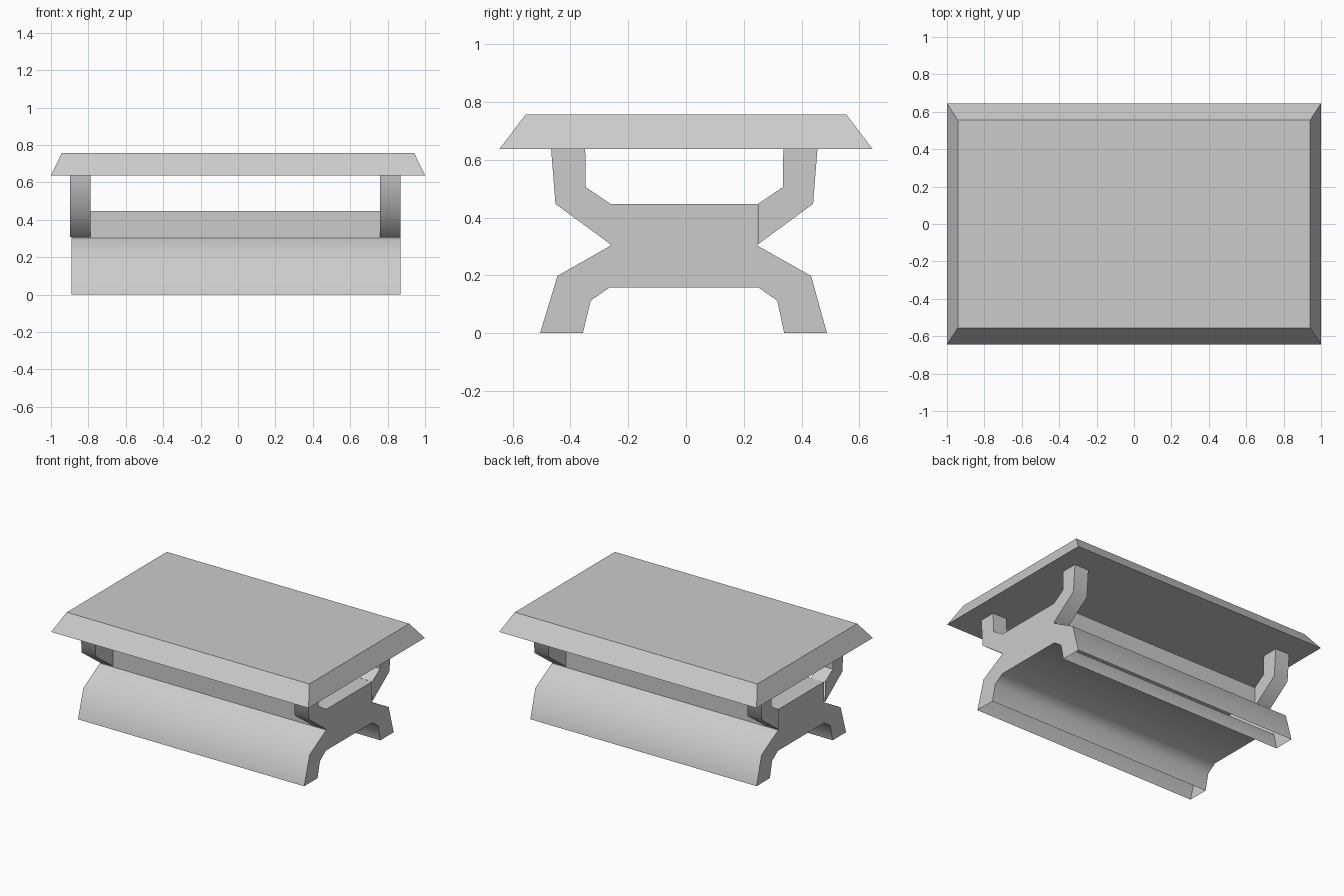
import bpy, bmesh, math

if "Cube" in bpy.data.objects:
    bpy.data.objects.remove(bpy.data.objects["Cube"])

grey = bpy.data.materials.new("light_grey")
grey.diffuse_color = (0.6, 0.6, 0.6, 1)
grey.use_nodes = True
grey.node_tree.nodes["Principled BSDF"].inputs["Base Color"].default_value = grey.diffuse_color


def finish(name, bm):
    bmesh.ops.recalc_face_normals(bm, faces=bm.faces)
    mesh = bpy.data.meshes.new(name)
    # smooth only the sloping leg surfaces
    for f in bm.faces:
        f.smooth = abs(f.normal.x) < 0.1 and abs(f.normal.z) < 0.95
    bm.to_mesh(mesh)
    bm.free()
    mesh.set_sharp_from_angle(angle=math.radians(50))
    mesh.materials.append(grey)
    obj = bpy.data.objects.new(name, mesh)
    bpy.context.collection.objects.link(obj)
    return obj


def extrude_profile(name, pts, x0, x1, is_open):
    """Extrude a (y, z) outline along x; side faces matching is_open are removed."""
    bm = bmesh.new()
    face = bm.faces.new([bm.verts.new((x0, y, z)) for y, z in pts])
    geom = bmesh.ops.extrude_face_region(bm, geom=[face], use_keep_orig=True)["geom"]
    bmesh.ops.translate(bm, vec=(x1 - x0, 0, 0),
                        verts=[g for g in geom if isinstance(g, bmesh.types.BMVert)])
    bmesh.ops.recalc_face_normals(bm, faces=bm.faces)
    hidden = [f for f in bm.faces if is_open(f)]
    bmesh.ops.delete(bm, geom=hidden, context='FACES_ONLY')
    return finish(name, bm)


# Table top: slab with bevelled sides
bm = bmesh.new()
bmesh.ops.create_cube(bm, size=2)
for v in bm.verts:
    if v.co.z > 0:
        v.co = (v.co.x * 0.942, v.co.y * 0.555, 0.757)
    else:
        v.co = (v.co.x, v.co.y * 0.645, 0.638)
top = finish("table_top", bm)
for p in top.data.polygons:
    p.use_smooth = False

# Base: long body with splayed lower legs, feet open underneath
base = [(-0.505, 0), (-0.357, 0), (-0.33, 0.112), (-0.264, 0.158),
        (0.25, 0.158), (0.316, 0.112), (0.34, 0), (0.488, 0),
        (0.433, 0.198), (0.248, 0.302), (0.248, 0.447),
        (-0.262, 0.447), (-0.262, 0.302), (-0.445, 0.198)]
extrude_profile("base_body", base, -0.89, 0.868,
                lambda f: f.calc_center_median().z < 0.001)

# Upper arms: four bent supports under the table top, open where they join
arm = [(0.255, 0.307), (0.446, 0.447), (0.461, 0.638),
       (0.343, 0.638), (0.341, 0.505), (0.255, 0.447)]
for end, x0, x1 in (("left", -0.898, -0.788), ("right", 0.758, 0.869)):
    for side, s in (("front", -1), ("back", 1)):
        pts = [(s * y - 0.006, z) for y, z in arm]
        extrude_profile(f"{side}_{end}_arm", pts, x0, x1,
                        lambda f: f.calc_center_median().z > 0.637
                        or (abs(f.normal.y) > 0.99 and f.calc_center_median().z < 0.4))
